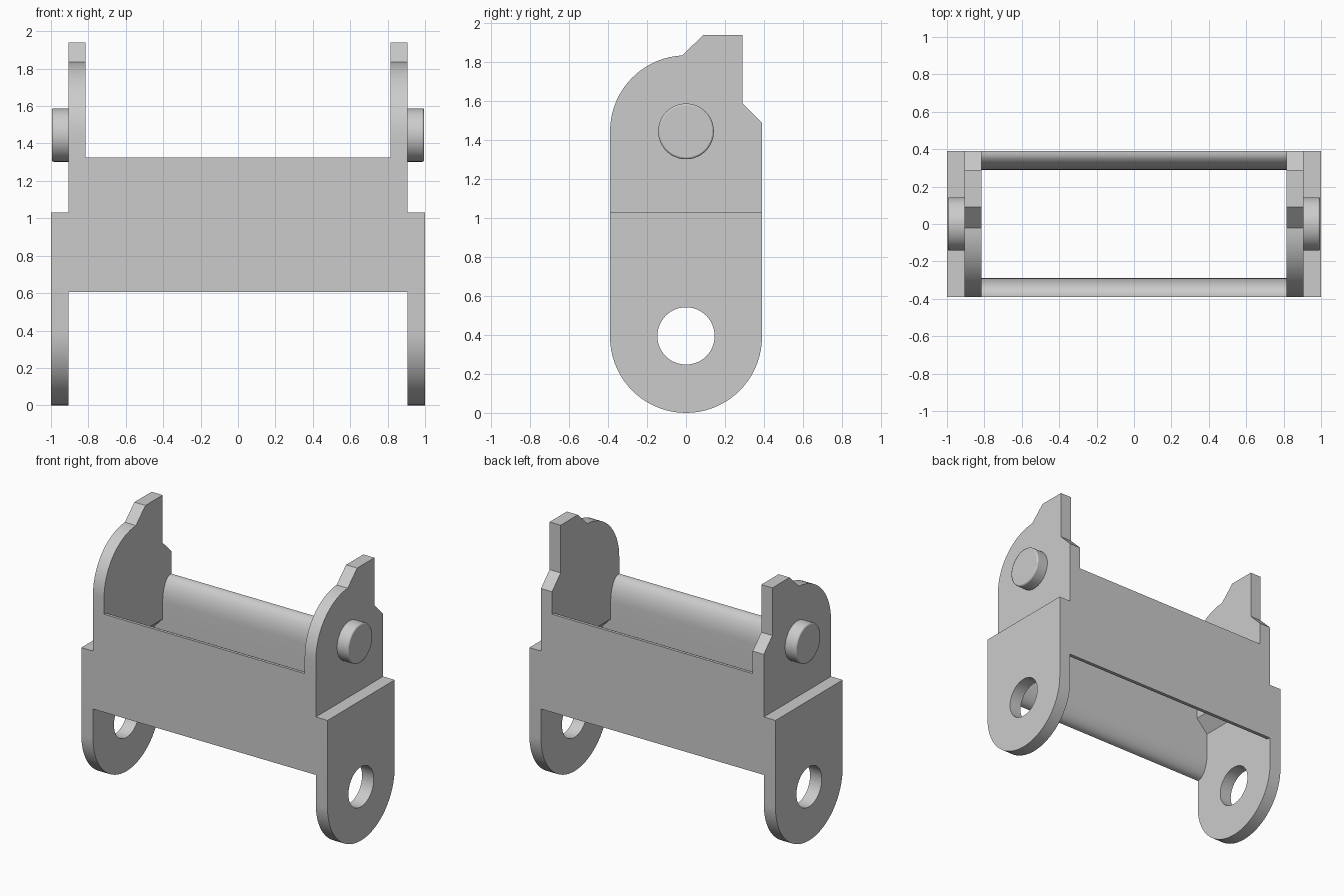
import bpy, bmesh, math

if "Cube" in bpy.data.objects:
    bpy.data.objects.remove(bpy.data.objects["Cube"])

W = 0.39                      # half depth of the link
X0, X1, X2 = 0.815, 0.905, 1.0  # inner face, step, outer face


def arc(cy, cz, ry, rz, a0, a1, n):
    """Points of an elliptic arc in the YZ plane (degrees)."""
    return [(cy + ry * math.cos(math.radians(a0 + (a1 - a0) * i / n)),
             cz + rz * math.sin(math.radians(a0 + (a1 - a0) * i / n)))
            for i in range(n + 1)]


def extrude_x(name, profile, xa, xb):
    """Solid made from a YZ profile between two X positions."""
    bm = bmesh.new()
    a = [bm.verts.new((xa, y, z)) for y, z in profile]
    b = [bm.verts.new((xb, y, z)) for y, z in profile]
    bm.faces.new(a)
    bm.faces.new(b[::-1])
    for i in range(len(a)):
        j = (i + 1) % len(a)
        bm.faces.new((a[j], a[i], b[i], b[j]))
    bmesh.ops.recalc_face_normals(bm, faces=bm.faces)
    me = bpy.data.meshes.new(name)
    bm.to_mesh(me)
    bm.free()
    ob = bpy.data.objects.new(name, me)
    bpy.context.collection.objects.link(ob)
    return ob


def combine(target, other, op):
    """Apply a boolean and remove the operand."""
    mod = target.modifiers.new("combine", 'BOOLEAN')
    mod.operation, mod.object, mod.solver = op, other, 'EXACT'
    bpy.context.view_layer.objects.active = target
    bpy.ops.object.modifier_apply(modifier=mod.name)
    bpy.data.objects.remove(other)


def smooth(ob):
    bpy.ops.object.select_all(action='DESELECT')
    ob.select_set(True)
    bpy.context.view_layer.objects.active = ob
    bpy.ops.object.shade_smooth_by_angle(angle=math.radians(30))


# Profiles: lower ear, upper ear with stop tab, cross bar with rounded inside
LOW_Z = 1.03
lower = [(W, LOW_Z), (-W, LOW_Z)] + arc(0, W, W, W, 180, 360, 36)
upper = ([(W, LOW_Z), (W, 1.49), (0.29, 1.59), (0.29, 1.94), (0.09, 1.94)]
         + arc(0, 1.445, W, W, 93, 180, 18) + [(-W, LOW_Z)])
bar = ([(W, 0.605), (W, 1.325)]
       + arc(0.38, 1.155, 0.09, 0.17, 90, 180, 10)
       + arc(0.38, 0.775, 0.09, 0.17, 180, 270, 10))

# Front and back cross bars
body = extrude_x("link_body", bar, -X1, X1)
combine(body, extrude_x("front_bar", [(-y, z) for y, z in bar], -X1, X1), 'UNION')

# Side plates, left and right
for side, s in (("left", -1), ("right", 1)):
    ear = extrude_x(side + "_lower_ear", lower, s * X1, s * X2)
    hole = extrude_x("hole_cutter", arc(0, 0.395, 0.147, 0.147, 0, 352.5, 47),
                     s * 0.8, s * 1.1)
    combine(ear, hole, 'DIFFERENCE')
    top = extrude_x(side + "_upper_ear", upper, s * X0, s * X1)
    for v in top.data.vertices:          # slanted underside
        if v.co.z < LOW_Z + 0.01 and abs(v.co.x) > 0.86:
            v.co.z = 0.935
    combine(top, ear, 'UNION')
    combine(body, top, 'UNION')

    # Pivot peg with softened rim
    bpy.ops.mesh.primitive_cylinder_add(
        vertices=48, radius=0.143, depth=0.11,
        location=(s * 0.94, 0, 1.445), rotation=(0, math.pi / 2, 0))
    peg = bpy.context.object
    peg.name = side + "_pivot_peg"
    bev = peg.modifiers.new("rim", 'BEVEL')
    bev.width, bev.segments, bev.limit_method = 0.009, 2, 'ANGLE'
    smooth(peg)
smooth(body)
